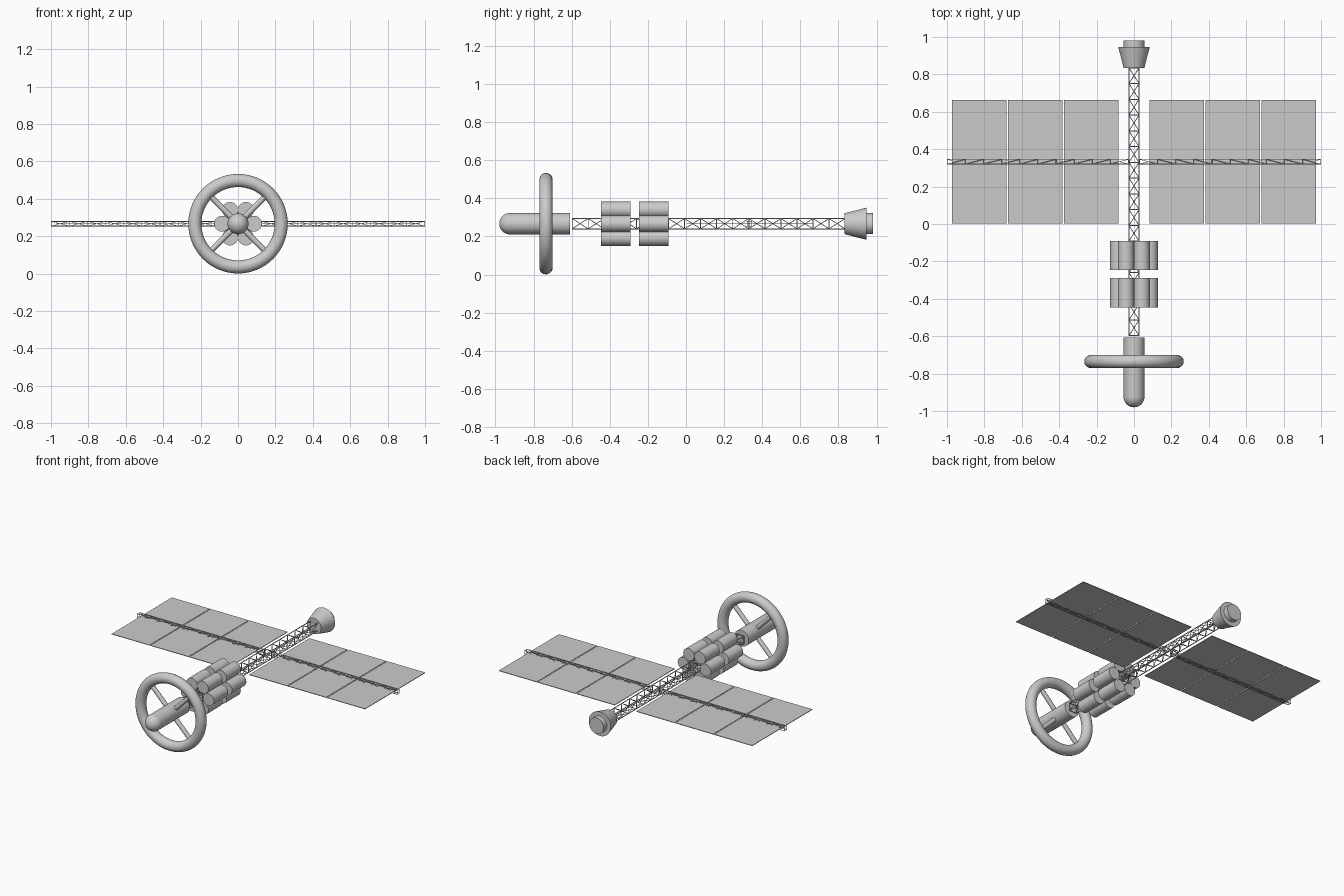
import bpy, bmesh, math
from mathutils import Vector, Matrix

if "Cube" in bpy.data.objects:
    bpy.data.objects.remove(bpy.data.objects["Cube"])

ZC = 0.267  # height of the central axis


def finish(name, bm, smooth=True):
    bmesh.ops.recalc_face_normals(bm, faces=bm.faces)
    me = bpy.data.meshes.new(name)
    bm.to_mesh(me)
    bm.free()
    ob = bpy.data.objects.new(name, me)
    bpy.context.collection.objects.link(ob)
    if smooth:
        bpy.ops.object.select_all(action='DESELECT')
        ob.select_set(True)
        bpy.context.view_layer.objects.active = ob
        bpy.ops.object.shade_smooth_by_angle(angle=math.radians(35))
    return ob


def rod(bm, a, b, r, seg=6):
    a, b = Vector(a), Vector(b)
    d = b - a
    rot = d.to_track_quat('Z', 'Y').to_matrix().to_4x4()
    bmesh.ops.create_cone(bm, cap_ends=True, segments=seg, radius1=r, radius2=r,
                          depth=d.length, matrix=Matrix.Translation((a + b) / 2) @ rot)


def lathe(name, profile, seg=32):
    """Spin (radius, y) points around the central y axis."""
    bm = bmesh.new()
    vs = [bm.verts.new((r, y, ZC)) for r, y in profile]
    es = [bm.edges.new(p) for p in zip(vs, vs[1:])]
    bmesh.ops.spin(bm, geom=vs + es, cent=(0, 0, ZC), axis=(0, 1, 0),
                   angle=2 * math.pi, steps=seg)
    bmesh.ops.remove_doubles(bm, verts=bm.verts, dist=1e-5)
    return finish(name, bm)


def truss(name, start, axis, side, length, half, bays, r):
    """Square lattice beam: longerons, frames and one diagonal per face and bay."""
    bm = bmesh.new()
    start, axis, side = Vector(start), Vector(axis), Vector(side)
    up = Vector((0, 0, 1))
    corners = [(side * i + up * j) * half for i, j in ((-1, -1), (1, -1), (1, 1), (-1, 1))]
    for c in corners:
        rod(bm, start + c, start + c + axis * length, r)
    for k in range(bays + 1):
        p = start + axis * (length * k / bays)
        q = p + axis * (length / bays)
        for i in range(4):
            a, b = corners[i], corners[(i + 1) % 4]
            rod(bm, p + a, p + b, r * 0.8, 5)
            if k < bays:
                rod(bm, p + a, q + b, r * 0.7, 5)
    return finish(name, bm)


# Command hull with hemispherical nose
R = 0.056
nose = [(R * math.sin(t), -0.924 - R * math.cos(t))
        for t in (i * math.pi / 20 for i in range(11))]
nose[0] = (0, -0.98)
lathe("command_hull", nose + [(R, -0.608), (0, -0.608)])

# Engine bell and exhaust stub
lathe("engine_bell", [(0, 0.833), (0.055, 0.833), (0.084, 0.946), (0, 0.946)])
lathe("engine_exhaust", [(0, 0.93), (0.055, 0.93), (0.055, 0.982), (0, 0.982)])

# Habitat ring
bpy.ops.mesh.primitive_torus_add(major_radius=0.231, minor_radius=0.035,
                                 major_segments=64, minor_segments=20,
                                 location=(0, -0.735, ZC), rotation=(math.pi / 2, 0, 0))
bpy.context.object.name = "habitat_ring"
bpy.ops.object.shade_smooth_by_angle(angle=math.radians(35))

# Ring spokes
bm = bmesh.new()
for k in range(4):
    a = math.pi / 4 + k * math.pi / 2
    d = Vector((math.cos(a), 0, math.sin(a)))
    c = Vector((0, -0.735, ZC))
    rod(bm, c + d * 0.03, c + d * 0.225, 0.015, 16)
finish("ring_spokes", bm)

# Two clusters of six fuel tanks
for name, y0 in (("front_fuel_tanks", -0.446), ("rear_fuel_tanks", -0.247)):
    bm = bmesh.new()
    for k in range(6):
        a = k * math.pi / 3
        x, z = 0.085 * math.cos(a), ZC + 0.085 * math.sin(a)
        rod(bm, (x, y0, z), (x, y0 + 0.156, z), 0.0425, 32)
    finish(name, bm)

# Spine truss and the two panel booms
truss("spine_truss", (0, -0.597, ZC), (0, 1, 0), (1, 0, 0), 1.432, 0.027, 17, 0.003)
for s, name in ((-1, "left"), (1, "right")):
    truss(name + "_panel_boom", (0.03 * s, 0.333, ZC), (s, 0, 0), (0, 1, 0),
          0.968, 0.0125, 10, 0.002)
    # Three thin solar panels per side
    for k in range(3):
        bm = bmesh.new()
        x = s * (0.2295 + 0.299 * k)
        bmesh.ops.create_cube(bm, size=1, matrix=Matrix.Translation((x, 0.334, ZC))
                              @ Matrix.Diagonal((0.292, 0.66, 0.004, 1)))
        finish(f"{name}_solar_panel_{k + 1}", bm, smooth=False)
